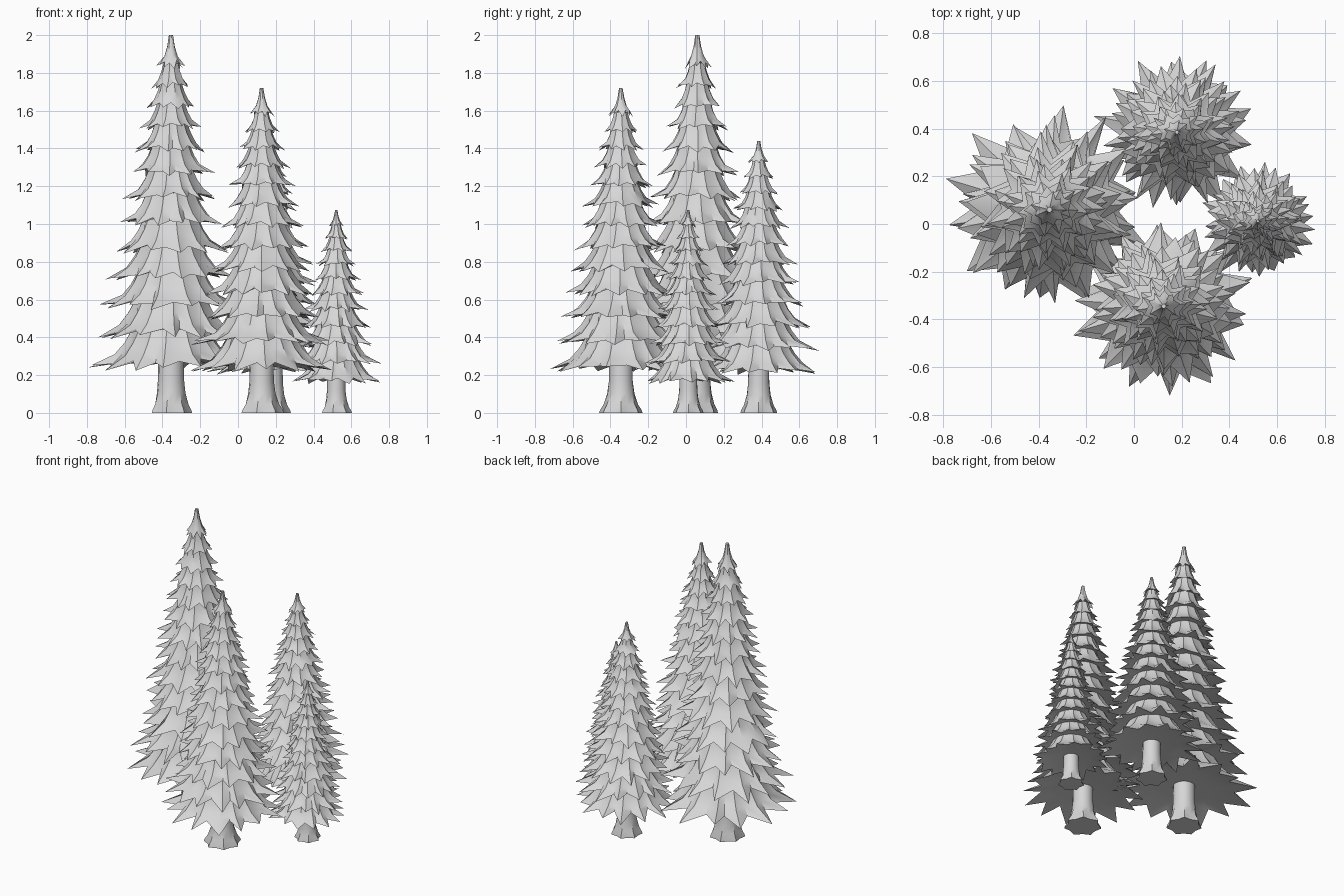
import bpy, bmesh, math, random

if "Cube" in bpy.data.objects:
    bpy.data.objects.remove(bpy.data.objects["Cube"])

random.seed(11)
TAU = 2 * math.pi


def material(name, rgb):
    m = bpy.data.materials.new(name)
    m.diffuse_color = (*rgb, 1)
    m.use_nodes = True
    m.node_tree.nodes["Principled BSDF"].inputs["Base Color"].default_value = m.diffuse_color
    return m


GREY = material("plain grey", (0.68, 0.68, 0.68))


def finish(bm, name, angle):
    bmesh.ops.recalc_face_normals(bm, faces=bm.faces)
    me = bpy.data.meshes.new(name)
    bm.to_mesh(me)
    bm.free()
    ob = bpy.data.objects.new(name, me)
    bpy.context.collection.objects.link(ob)
    me.materials.append(GREY)
    bpy.ops.object.select_all(action='DESELECT')
    ob.select_set(True)
    bpy.context.view_layer.objects.active = ob
    bpy.ops.object.shade_smooth_by_angle(angle=math.radians(angle))
    return ob


def loft(bm, rings):
    """Skin equal-length rings of points and cap both ends."""
    vs = [[bm.verts.new(p) for p in ring] for ring in rings]
    n = len(vs[0])
    for a, b in zip(vs, vs[1:]):
        for i in range(n):
            j = (i + 1) % n
            bm.faces.new((a[i], a[j], b[j], b[i]))
    bm.faces.new(vs[0])
    bm.faces.new(vs[-1][::-1])


def tier(bm, cx, cy, z, R, z_top, r_top, tips):
    """One skirt of flared, pointed branches with a dished underside."""
    n, h = tips * 2, z_top - z
    start = random.uniform(0, TAU)
    top, upper, mid, rim, under = [], [], [], [], []
    for i in range(n):
        tip = i % 2 == 0
        a = start + TAU * (i + random.uniform(-0.3, 0.3)) / n
        if tip:
            r, dz = R * random.uniform(0.86, 1.07), h * random.uniform(-0.06, 0.12)
        else:
            r, dz = R * random.uniform(0.64, 0.74), h * random.uniform(0.12, 0.24)

        def at(rad, zz):
            return (cx + rad * math.cos(a), cy + rad * math.sin(a), zz)
        ridge = 1.05 if tip else 0.94
        top.append(at(r_top, z_top))
        upper.append(at((r_top + 0.13 * (R - r_top)) * ridge, z + 0.66 * h))
        mid.append(at((r_top + 0.36 * (R - r_top)) * ridge, z + 0.34 * h + 0.3 * dz))
        rim.append(at(r, z + dz))
        under.append(at(0.50 * R, z + 0.24 * h))
    loft(bm, [top, upper, mid, rim, under])


def tree(label, cx, cy, H, R, z0, trunk_r, base_r, tiers):
    # Foliage tiers, closer together and smaller toward the top
    zs, rs = [], []
    z_last = z0 + 0.90 * (H - z0)
    for i in range(tiers):
        t = i / (tiers - 1)
        z = z0 + (z_last - z0) * t * (1 + 0.25 * (1 - t))
        zs.append(z)
        rs.append(R * (1 - (z - z0) / (H - z0)) ** 0.75)
    bm = bmesh.new()
    for i in range(tiers):
        tips = round(14 - 5 * i / (tiers - 1))
        if i < tiers - 1:
            step = zs[i + 1] - zs[i]
            z_top, r_top = zs[i + 1] + 0.27 * step, 0.52 * rs[i + 1]
        else:
            z_top, r_top = H, 0.011 * H / 2
        tier(bm, cx, cy, zs[i], rs[i], z_top, r_top, tips)
    finish(bm, label + "_foliage", 35)

    # Trunk flaring into lobed roots
    bm = bmesh.new()
    rings = []
    n = 14
    for f, k in ((0, 1), (0.06, 0.92), (0.2, 0.55), (0.45, 0.2), (0.75, 0.03), (1.4, 0)):
        ring = []
        for i in range(n):
            a = TAU * i / n
            lobe = 1 if i % 2 == 0 else 1 - 0.18 * k
            r = (trunk_r + (base_r - trunk_r) * k) * lobe
            ring.append((cx + r * math.cos(a), cy + r * math.sin(a), f * z0))
        rings.append(ring)
    loft(bm, rings)
    finish(bm, label + "_trunk", 40)


# label, x, y, height, skirt radius, skirt height, trunk radius, root radius, tiers
tree("tall_fir", -0.355, 0.06, 2.0, 0.43, 0.235, 0.068, 0.112, 13)
tree("front_fir", 0.125, -0.345, 1.72, 0.385, 0.225, 0.063, 0.118, 13)
tree("back_fir", 0.18, 0.385, 1.44, 0.335, 0.21, 0.056, 0.10, 12)
tree("small_fir", 0.52, 0.012, 1.075, 0.25, 0.16, 0.048, 0.083, 11)
